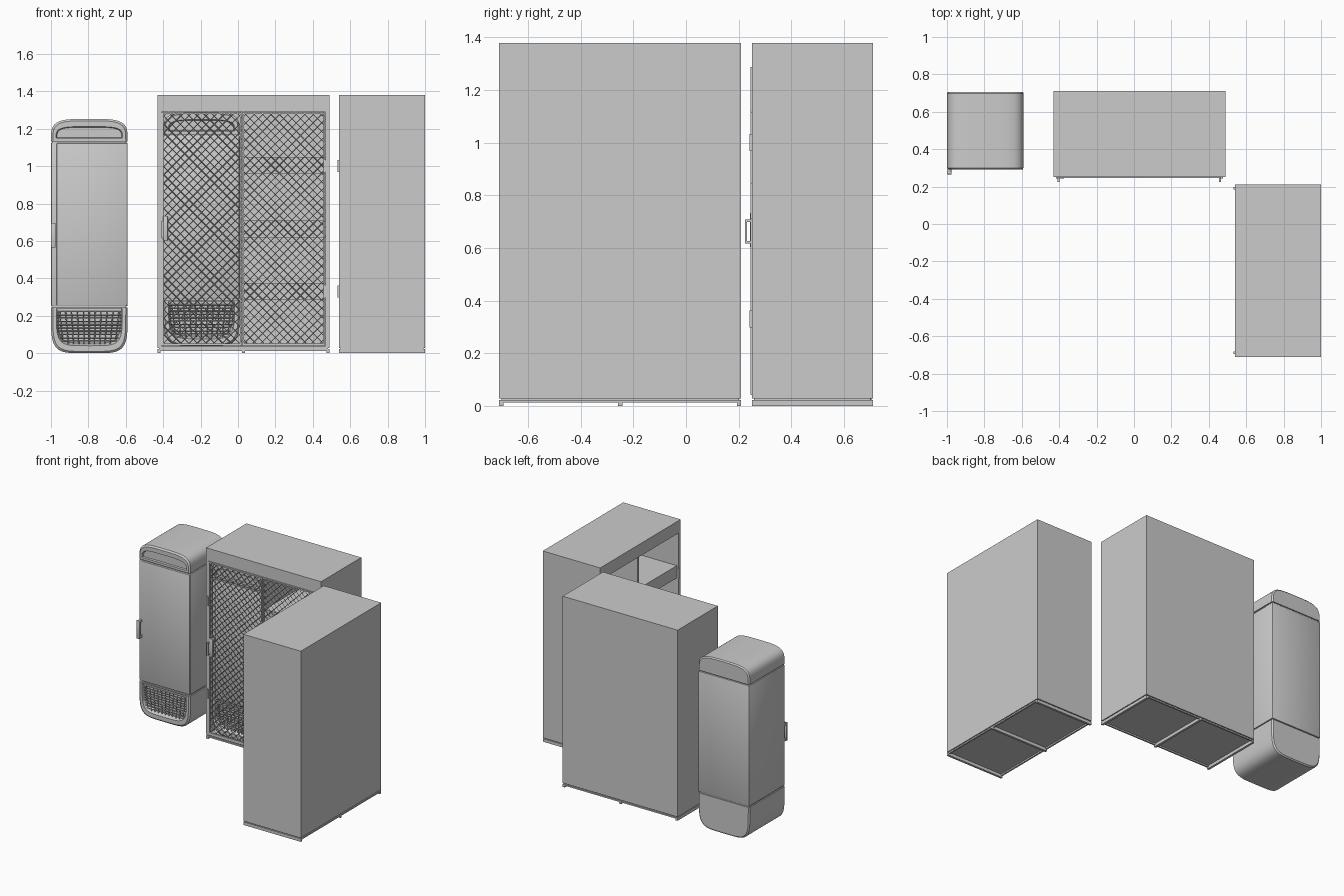
import bpy, bmesh, math
from mathutils import Matrix, Vector

if "Cube" in bpy.data.objects:
    bpy.data.objects.remove(bpy.data.objects["Cube"])


def finish(bm, name, M, smooth=False):
    bmesh.ops.recalc_face_normals(bm, faces=bm.faces)
    me = bpy.data.meshes.new(name)
    bm.to_mesh(me)
    bm.free()
    ob = bpy.data.objects.new(name, me)
    bpy.context.collection.objects.link(ob)
    ob.matrix_world = M
    if smooth:
        bpy.ops.object.select_all(action='DESELECT')
        ob.select_set(True)
        bpy.context.view_layer.objects.active = ob
        bpy.ops.object.shade_smooth_by_angle(angle=math.radians(35))
    return ob


def boxes(name, M, spans, bevel=0):
    """One object made of boxes given as (x0, x1, y0, y1, z0, z1)."""
    bm = bmesh.new()
    for x0, x1, y0, y1, z0, z1 in spans:
        m = Matrix.Translation(((x0 + x1) / 2, (y0 + y1) / 2, (z0 + z1) / 2)) @ \
            Matrix.Diagonal((x1 - x0, y1 - y0, z1 - z0, 1))
        bmesh.ops.create_cube(bm, size=1, matrix=m)
    if bevel:
        bmesh.ops.bevel(bm, geom=bm.edges[:], offset=bevel, segments=2,
                        affect='EDGES', profile=0.5)
    return finish(bm, name, M, bevel > 0)


def wires(name, M, lines, r):
    cu = bpy.data.curves.new(name, 'CURVE')
    cu.dimensions = '3D'
    cu.bevel_depth = r
    cu.bevel_resolution = 0
    cu.use_fill_caps = True
    for pts in lines:
        s = cu.splines.new('POLY')
        s.points.add(len(pts) - 1)
        for p, c in zip(s.points, pts):
            p.co = (*c, 1)
    ob = bpy.data.objects.new(name, cu)
    bpy.context.collection.objects.link(ob)
    ob.matrix_world = M


def dome(a, b, base, n, sign):
    """Half superellipse: half width a, height b, standing on or hanging from base."""
    out = []
    for i in range(33):
        t = math.pi * i / 32
        c, s = math.cos(t), max(0, math.sin(t))
        out.append((math.copysign(a * abs(c) ** (2 / n), c), base + sign * b * s ** (2 / n)))
    return out


def cap(name, M, rings):
    """Skin a list of (y, profile) rings and close both ends."""
    bm = bmesh.new()
    vs = [[bm.verts.new((x, y, z)) for x, z in prof] for y, prof in rings]
    n = len(vs[0])
    for p, q in zip(vs, vs[1:]):
        for i in range(n):
            j = (i + 1) % n
            bm.faces.new((p[i], p[j], q[j], q[i]))
    bm.faces.new(vs[0])
    bm.faces.new(vs[-1])
    return finish(bm, name, M, True)


def fridge(tag, M):
    W, F, B = 0.205, -0.207, 0.207
    # rounded top with a shallow arched sign recess
    T = lambda a, b, z: dome(a, b, z, 4, 1)
    cap(tag + "_top_cap", M, [
        (B, T(W - .008, .112, 1.133)), (B - .008, T(W, .12, 1.133)),
        (F + .01, T(W, .12, 1.133)), (F, T(W - .01, .11, 1.133)),
        (F, T(.178, .062, 1.15)), (F + .012, T(.172, .055, 1.153))])
    # rounded base with a deep recess for the grille
    U = lambda a, b, z: dome(a, b, z, 5, -1)
    cap(tag + "_base", M, [
        (B, U(W - .008, .237, .245)), (B - .008, U(W, .245, .245)),
        (F + .01, U(W, .245, .245)), (F, U(W - .01, .235, .245)),
        (F, U(.176, .2, .24)), (F + .04, U(.165, .18, .235))])
    # main body, with a recessed core showing in the seams
    boxes(tag + "_body", M, [(-W, W, F + .008, B, .252, 1.126)], .006)
    boxes(tag + "_seam_core", M, [(-W + .008, W - .008, F + .012, B - .008, .22, 1.16)])
    boxes(tag + "_door", M, [(-.175, W - .003, F, F + .02, .255, 1.123)], .004)
    # grille slats and uprights, narrowing toward the bottom
    lines = []
    for i in range(10):
        z = .065 + i * .0175
        w = .172 if z > .1 else .155
        lines.append([(-w, F + .012, z), (w, F + .012, z)])
    for i in range(-5, 6):
        lines.append([(i * .032, F + .016, .238), (i * .028, F + .016, .05)])
    wires(tag + "_grille", M, lines, .003)
    # handle bracket at the left edge
    boxes(tag + "_handle", M, [(-.205, -.18, F - .025, F - .012, .565, .697),
                               (-.203, -.182, F - .014, F + .012, .567, .585),
                               (-.203, -.182, F - .014, F + .012, .677, .695)], .003)


def cabinet(tag, M, doors):
    H, F, B = 0.46, -0.23, 0.23
    L, R = -.44, .437
    # carcass
    boxes(tag + "_carcass", M, [
        (-H, L, F, B, .028, 1.38), (R, H, F, B, .028, 1.38),
        (L, R, F, B, 1.29, 1.38), (L, R, F, B, .028, .04),
        (L, R, B - .02, B, .04, 1.29)])
    boxes(tag + "_divider", M, [(-.017, -.002, F + .012, B - .02, .04, 1.29)])
    boxes(tag + "_shelves", M, [(-.002, R, F + .015, B - .02, z, z + .09)
                                for z in (.285, .62, .96)])
    # base plate rim and three runners
    boxes(tag + "_plinth", M, [
        (-H + .008, H - .008, F + .008, B - .008, .022, .028),
        (-H, H, F, F + .012, .012, .022), (-H, H, B - .012, B, .012, .022),
        (-H, -H + .012, F, B, .012, .022), (H - .012, H, F, B, .012, .022)])
    boxes(tag + "_runners", M, [(x - .008, x + .008, F, B, 0, .022)
                                for x in (-H + .008, 0, H - .008)])
    # hinges
    boxes(tag + "_hinges", M, [(x - .007, x + .007, F - .008, F + .005, z, z + .066)
                               for x in (L - .001, R + .001) for z in (.297, .968)])
    if not doors:
        return
    for side, x0, x1 in (("left", L + .001, -.010), ("right", -.008, R - .001)):
        z0, z1, t = .042, 1.288, .01
        y0, y1 = F - .004, F + .008
        boxes(f"{tag}_{side}_door_frame", M, [
            (x0, x0 + t, y0, y1, z0, z1), (x1 - t, x1, y0, y1, z0, z1),
            (x0 + t, x1 - t, y0, y1, z0, z0 + t), (x0 + t, x1 - t, y0, y1, z1 - t, z1)])
        # diamond wire mesh clipped to the door
        lines, p = [], .045
        y = F + .002
        h, w = z1 - z0, x1 - x0
        for k in range(-int(h / p), int(w / p) + 1):
            c = k * p
            a, b = max(0, c), min(w, h + c)
            if b - a > .01:
                lines.append([(x0 + a, y, z0 + a - c), (x0 + b, y, z0 + b - c)])
                lines.append([(x1 - a, y + .002, z0 + a - c), (x1 - b, y + .002, z0 + b - c)])
        wires(f"{tag}_{side}_door_mesh", M, lines, .0022)
        # pull handle
        hx = x0 + .006 if side == "left" else x1 - .006
        boxes(f"{tag}_{side}_door_handle", M, [
            (hx - .005, hx + .005, F - .026, F - .018, .617, .708),
            (hx - .005, hx + .005, F - .018, F, .617, .626),
            (hx - .005, hx + .005, F - .018, F, .699, .708)])


# free-standing fridge
fridge("fridge", Matrix.Translation((-.795, .4975, 0)))
# closed cabinet with a fridge in its left bay
cabinet("closed_cabinet", Matrix.Translation((.03, .48, 0)), True)
fridge("inner_fridge", Matrix.Translation((-.195, .475, .037)))
# open cabinet turned to face left
cabinet("open_cabinet", Matrix.Translation((.77, -.25, 0)) @ Matrix.Rotation(-math.pi / 2, 4, 'Z'), False)
